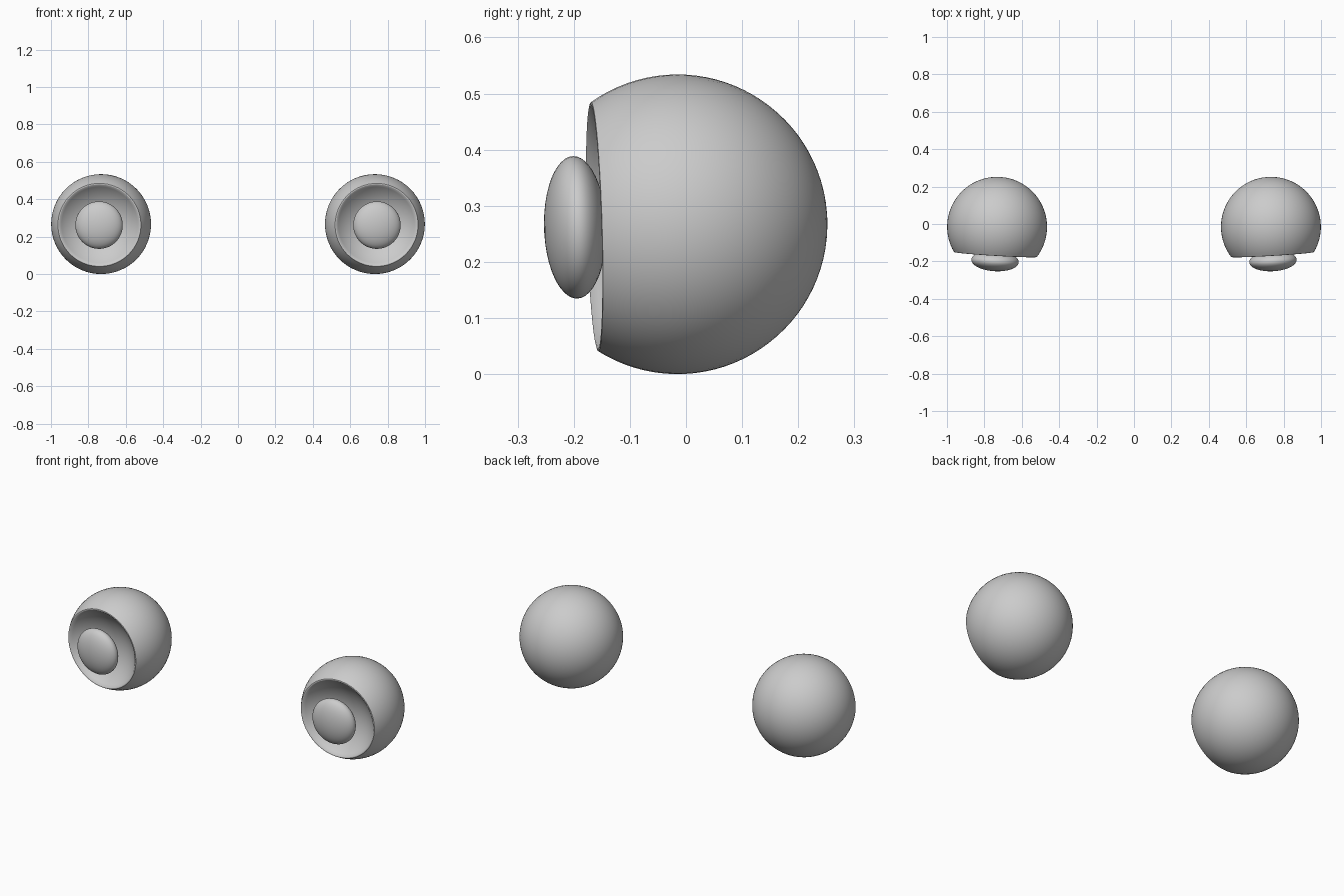
import bpy, bmesh, math
from mathutils import Matrix, Vector

if "Cube" in bpy.data.objects:
    bpy.data.objects.remove(bpy.data.objects["Cube"])

R = 0.267                                 # eyeball radius
CENTER = Vector((0.732, -0.015, 0.267))
RIM = math.acos(0.148 / R)                # angle of the opening's rim
AXIS = Vector((0.06, -1.0, -0.03)).normalized()   # gaze, slightly outward
TURN = AXIS.to_track_quat('Z', 'Y').to_matrix().to_4x4()


def finish(name, bm):
    """Turn a bmesh (gaze along local z) into a smooth, mirrored object."""
    bm.transform(Matrix.Translation(CENTER) @ TURN)
    bmesh.ops.recalc_face_normals(bm, faces=bm.faces)
    me = bpy.data.meshes.new(name)
    bm.to_mesh(me)
    bm.free()
    ob = bpy.data.objects.new(name, me)
    bpy.context.collection.objects.link(ob)
    ob.modifiers.new("Mirror", 'MIRROR').use_axis[0] = True
    bpy.ops.object.select_all(action='DESELECT')
    ob.select_set(True)
    bpy.context.view_layer.objects.active = ob
    bpy.ops.object.shade_smooth_by_angle(angle=math.radians(40))
    return ob


# Eyeball: sphere arc from the back to the rim, then a concave dish
profile = []
for i in range(33):
    a = math.pi + (RIM - math.pi) * i / 32
    profile.append((R * math.sin(a), R * math.cos(a)))
rim_r, rim_z = profile[-1]
profile.append((rim_r - 0.004, rim_z + 0.001))
depth = 0.10
dish_r = rim_r - 0.007
curve = (dish_r ** 2 + depth ** 2) / (2 * depth)
half = math.asin(dish_r / curve)
for i in range(15):
    a = half * (1 - i / 14)
    profile.append((curve * math.sin(a),
                    rim_z - depth + curve * (1 - math.cos(a))))

bm = bmesh.new()
verts = [bm.verts.new((max(r, 0.0), 0, z)) for r, z in profile]
edges = [bm.edges.new(p) for p in zip(verts, verts[1:])]
bmesh.ops.spin(bm, geom=verts + edges, cent=(0, 0, 0), axis=(0, 0, 1),
               angle=math.tau, steps=64, use_duplicate=False)
bmesh.ops.remove_doubles(bm, verts=bm.verts, dist=1e-5)
finish("eyeball", bm)

# Pupil: flattened ball floating in the dish opening
bm = bmesh.new()
bmesh.ops.create_uvsphere(bm, u_segments=48, v_segments=24, radius=1)
bm.transform(Matrix.Translation((0, 0, 0.183)) @
             Matrix.Diagonal((0.127, 0.127, 0.055, 1)))
finish("pupil", bm)
